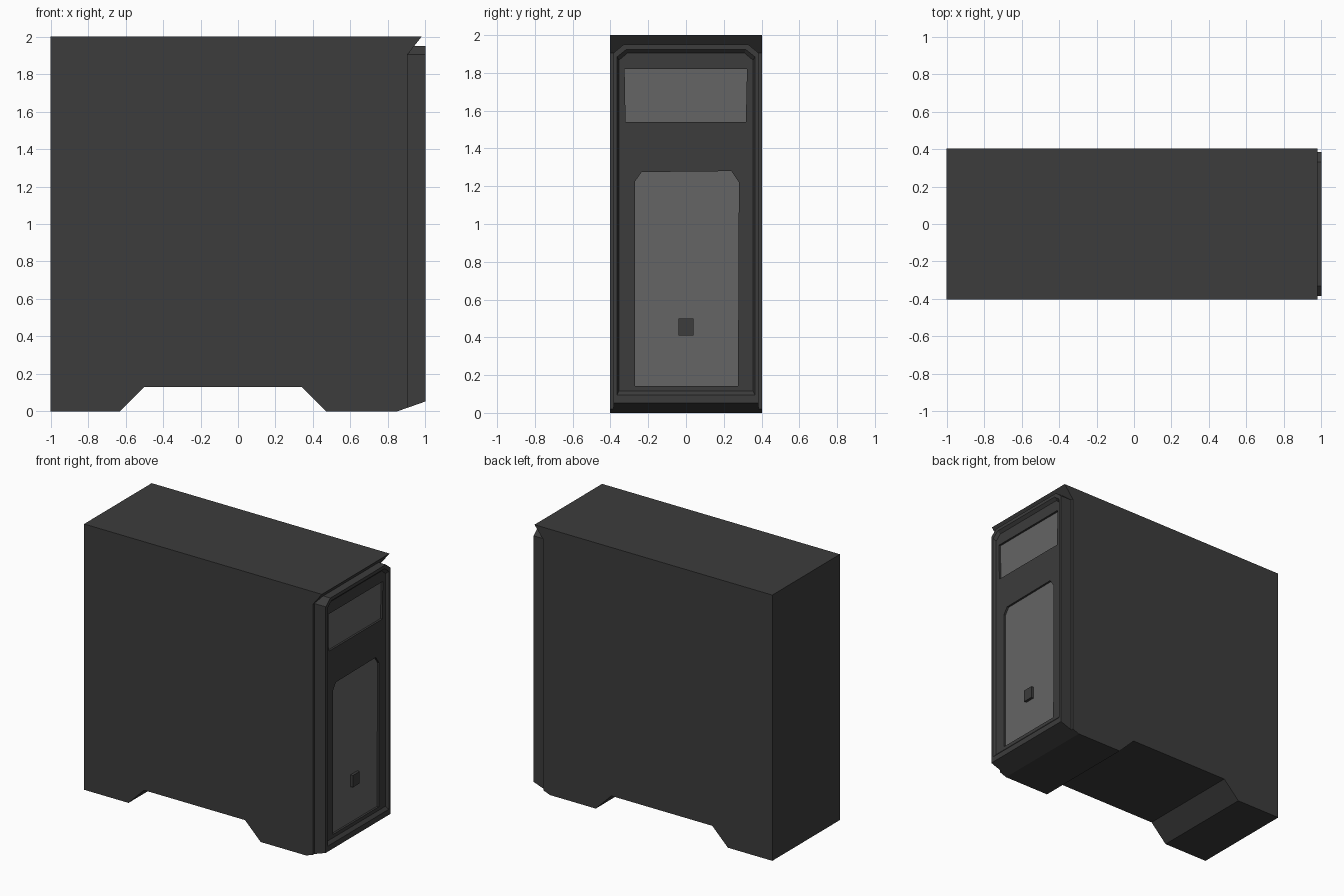
import bpy, bmesh

if "Cube" in bpy.data.objects:
    bpy.data.objects.remove(bpy.data.objects["Cube"])


def material(name, value):
    m = bpy.data.materials.new(name)
    m.diffuse_color = (value, value, value, 1)
    m.use_nodes = True
    m.node_tree.nodes["Principled BSDF"].inputs["Base Color"].default_value = m.diffuse_color
    return m


dark = material("dark_plastic", 0.045)
light = material("light_mesh", 0.13)


def loft(name, rings, mat):
    """Skin a list of equal-length point rings and cap both ends."""
    bm = bmesh.new()
    vs = [[bm.verts.new(p) for p in ring] for ring in rings]
    n = len(vs[0])
    for a, b in zip(vs, vs[1:]):
        for i in range(n):
            j = (i + 1) % n
            bm.faces.new((a[i], a[j], b[j], b[i]))
    bm.faces.new(vs[0][::-1])
    bm.faces.new(vs[-1])
    bmesh.ops.recalc_face_normals(bm, faces=bm.faces)
    me = bpy.data.meshes.new(name)
    bm.to_mesh(me)
    bm.free()
    me.materials.append(mat)
    ob = bpy.data.objects.new(name, me)
    bpy.context.collection.objects.link(ob)
    return ob


def slab(name, outline, x0, x1, mat):
    """Extrude a (y, z) outline along x."""
    return loft(name, [[(x, y, z) for y, z in outline] for x in (x0, x1)], mat)


def arch(x, w, z0, z1, cy, cz):
    """Rectangle ring in the yz plane with clipped top corners."""
    return [(x, -w, z0), (x, w, z0), (x, w, z1 - cz),
            (x, w - cy, z1), (x, -w + cy, z1), (x, -w, z1 - cz)]


# Case: side profile with raised belly, sloped front foot and top lip
profile = [(-1, 0), (-0.63, 0), (-0.5, 0.13), (0.34, 0.13), (0.47, 0), (0.85, 0),
           (0.905, 0.02), (0.905, 1.905), (0.98, 2), (-1, 2)]
loft("case_body", [[(x, y, z) for x, z in profile] for y in (-0.402, 0.402)], dark)

# Front panel: raised rim stepping down to a recessed face
panel = loft("front_panel", [
    arch(0.895, 0.385, 0.016, 1.95, 0.055, 0.045),
    arch(1.0, 0.385, 0.053, 1.95, 0.055, 0.045),
    arch(1.0, 0.365, 0.095, 1.925, 0.05, 0.04),
    arch(0.98, 0.355, 0.117, 1.905, 0.045, 0.038),
], dark)

# Drive bay and intake: recesses with lighter inset panes
windows = {
    "drive_bay": [(-0.32, 1.54), (0.317, 1.54), (0.323, 1.82), (-0.325, 1.82)],
    "intake": [(-0.27, 0.143), (0.275, 0.143), (0.28, 1.22), (0.24, 1.28),
               (-0.235, 1.275), (-0.27, 1.225)],
}
for name, outline in windows.items():
    cutter = slab(name + "_cutter", outline, 0.955, 1.05, dark)
    cutter.hide_render = True
    cutter.hide_viewport = True
    mod = panel.modifiers.new(name, 'BOOLEAN')
    mod.operation = 'DIFFERENCE'
    mod.solver = 'EXACT'
    mod.object = cutter
    slab(name + "_pane", outline, 0.95, 0.965, light)

# Small raised badge plate
slab("badge_plate", [(-0.04, 0.41), (0.04, 0.41), (0.04, 0.5), (-0.04, 0.5)], 0.955, 0.985, dark)
